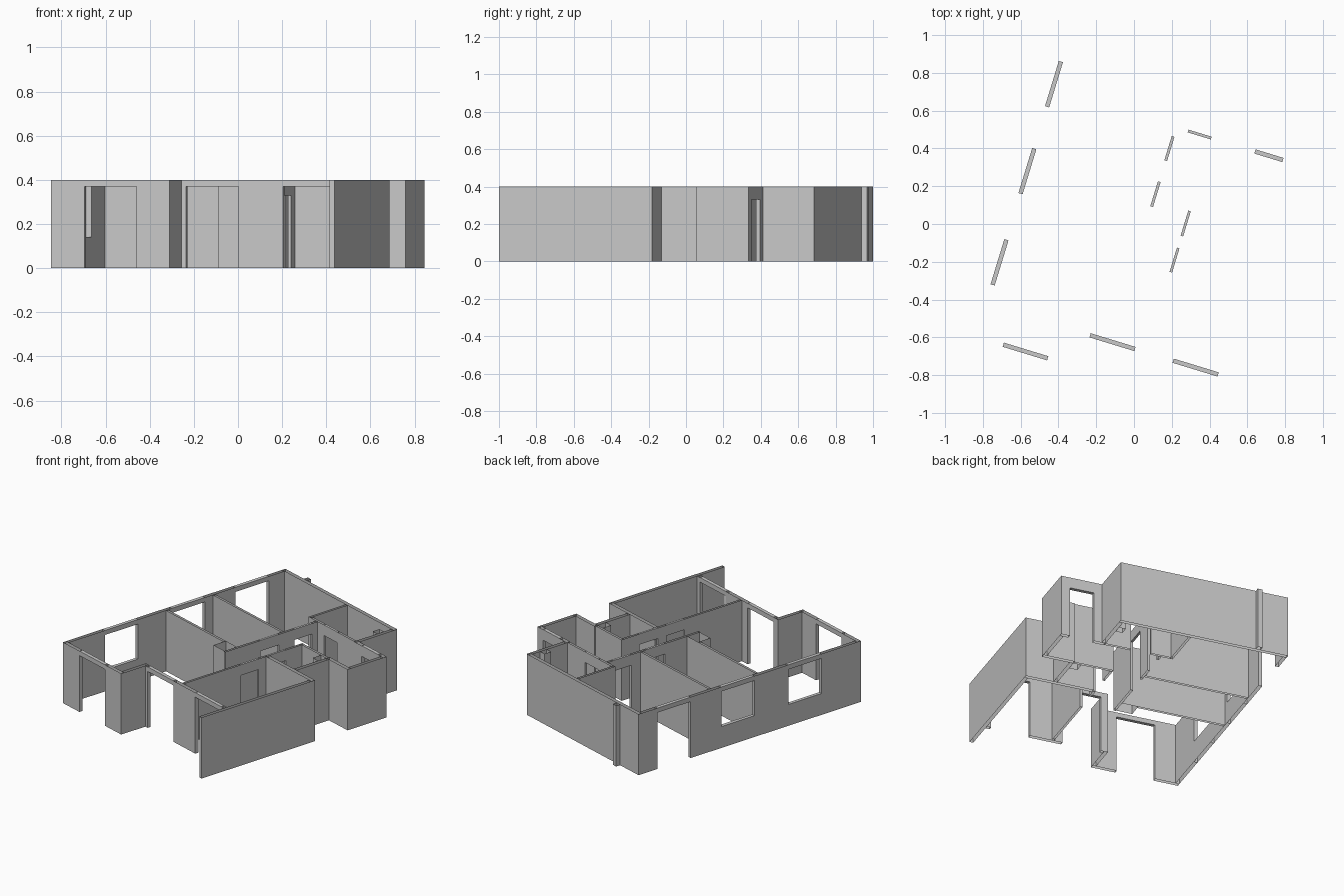
import bpy, math
from mathutils import Matrix

if "Cube" in bpy.data.objects:
    bpy.data.objects.remove(bpy.data.objects["Cube"], do_unlink=True)

HEIGHT = 0.4
TURN = Matrix.Rotation(math.radians(-17), 4, 'Z')

plaster = bpy.data.materials.new("light_grey_plaster")
plaster.use_nodes = True
COLOUR = (0.58, 0.58, 0.58, 1)
plaster.diffuse_color = COLOUR
plaster.node_tree.nodes["Principled BSDF"].inputs["Base Color"].default_value = COLOUR


def add_box(verts, faces, x, y, z, top, bottom):
    """Upright sides, with optional top and bottom."""
    n = len(verts)
    verts += [(px, py, pz) for pz in z
              for px, py in ((x[0], y[0]), (x[1], y[0]), (x[1], y[1]), (x[0], y[1]))]
    for i in range(4):
        j = (i + 1) % 4
        faces.append((n + i, n + j, n + 4 + j, n + 4 + i))
    if top:
        faces.append((n + 4, n + 5, n + 6, n + 7))
    if bottom:
        faces.append((n + 3, n + 2, n + 1, n))


def wall(name, axis, span, depth, openings=()):
    """Straight wall along an axis; each opening is (start, end, sill, head)."""
    verts, faces = [], []

    def piece(s, e, z0, z1, top=False, bottom=False):
        x, y = ((s, e), depth) if axis == 'x' else (depth, (s, e))
        add_box(verts, faces, x, y, (z0, z1), top, bottom)

    pos = span[0]
    for s, e, sill, head in openings:
        piece(pos, s, 0, HEIGHT)
        piece(s, e, head, HEIGHT, True, True)
        if sill:
            piece(s, e, 0, sill, True)
        pos = e
    piece(pos, span[1], 0, HEIGHT)
    mesh = bpy.data.meshes.new(name)
    mesh.from_pydata(verts, [], faces)
    mesh.materials.append(plaster)
    obj = bpy.data.objects.new(name, mesh)
    bpy.context.collection.objects.link(obj)
    obj.matrix_world = TURN


FRONT, DOOR, SILL = 0.37, 0.33, 0.14

# Outer walls
wall("west_wall", 'y', (-0.802, 0.829), (-0.633, -0.61),
     [(-0.527, -0.277, SILL, FRONT), (-0.022, 0.227, SILL, FRONT), (0.459, 0.709, 0, FRONT)])
wall("north_wall", 'x', (-0.633, 0.447), (0.829, 0.852))
wall("north_pilaster", 'x', (-0.455, -0.425), (0.852, 0.882))
wall("northeast_wall", 'y', (0.566, 0.829), (0.424, 0.447))
wall("entrance_wall", 'x', (0.424, 0.71), (0.543, 0.566), [(0.5, 0.655, 0, DOOR)])
wall("entrance_side_wall", 'y', (0.295, 0.543), (0.687, 0.71))
wall("entrance_south_wall", 'x', (0.507, 0.71), (0.272, 0.295))
wall("recess_wall", 'y', (0.026, 0.272), (0.507, 0.53))
wall("recess_south_wall", 'x', (0.268, 0.71), (0.003, 0.026))
wall("east_wall", 'y', (-0.829, 0.003), (0.687, 0.71))
wall("front_west_wall", 'x', (-0.633, -0.072), (-0.825, -0.802),
     [(-0.475, -0.229, 0, FRONT)])
wall("front_step_wall", 'y', (-0.802, -0.62), (-0.095, -0.072))
wall("front_east_wall", 'x', (-0.072, 0.687), (-0.643, -0.62),
     [(-0.05, 0.198, 0, FRONT), (0.41, 0.659, 0, FRONT)])

# Inner walls
wall("corridor_west_wall", 'y', (-0.15, 0.547), (0.055, 0.07),
     [(0.115, 0.253, 0, DOOR), (0.37, 0.504, 0, DOOR)])
wall("bathroom_west_wall", 'y', (0.547, 0.829), (-0.017, -0.002))
wall("corridor_east_wall", 'y', (-0.62, 0.272), (0.254, 0.268),
     [(-0.187, -0.053, 0, DOOR), (0.013, 0.152, 0, DOOR)])
wall("hall_north_wall", 'x', (-0.002, 0.424), (0.547, 0.562), [(0.13, 0.258, 0, DOOR)])
wall("hall_south_wall", 'x', (0.254, 0.507), (0.272, 0.287))
wall("bedroom_south_wall", 'x', (-0.61, -0.05), (-0.067, -0.052))
wall("bedroom_north_wall", 'x', (-0.61, 0.055), (0.287, 0.302))

# Service shafts
wall("corridor_shaft", 'x', (-0.05, 0.055), (-0.145, -0.052))
wall("recess_shaft", 'x', (0.455, 0.507), (0.21, 0.272))
wall("northeast_shaft", 'x', (0.38, 0.424), (0.72, 0.77))
